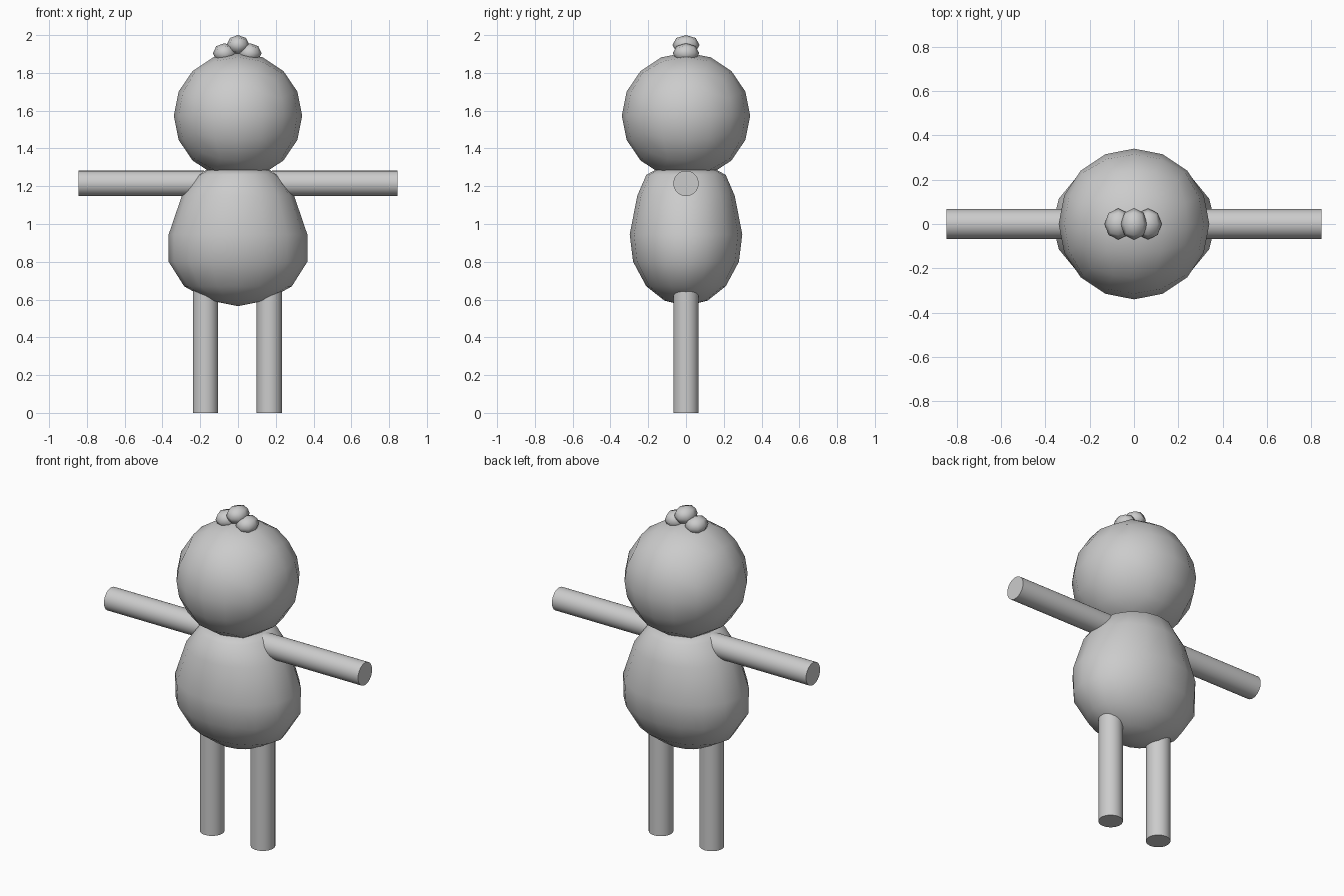
import bpy, bmesh, math
from mathutils import Vector

if "Cube" in bpy.data.objects:
    bpy.data.objects.remove(bpy.data.objects["Cube"])


def finish(bm, name, by_angle=False):
    bmesh.ops.recalc_face_normals(bm, faces=bm.faces)
    mesh = bpy.data.meshes.new(name)
    bm.to_mesh(mesh)
    bm.free()
    ob = bpy.data.objects.new(name, mesh)
    bpy.context.collection.objects.link(ob)
    bpy.ops.object.select_all(action='DESELECT')
    ob.select_set(True)
    bpy.context.view_layer.objects.active = ob
    if by_angle:
        bpy.ops.object.shade_smooth_by_angle(angle=math.radians(40))
    else:
        bpy.ops.object.shade_smooth()
    return ob


def quad_ball(name, center, radii, cuts):
    """Rounded cube with evenly spaced angles."""
    bm = bmesh.new()
    bmesh.ops.create_cube(bm, size=2)
    bmesh.ops.subdivide_edges(bm, edges=bm.edges, cuts=cuts, use_grid_fill=True)
    for v in bm.verts:
        d = Vector([math.tan(c * math.pi / 4) for c in v.co]).normalized()
        v.co = Vector([c + r * k for c, r, k in zip(center, radii, d)])
    return finish(bm, name)


def loft(name, rings, sides=16):
    """Stack of elliptical rings (z, half width, half depth), closed at both ends."""
    bm = bmesh.new()
    loops = []
    for z, hx, hy in rings:
        loops.append([bm.verts.new((hx * math.cos(a), hy * math.sin(a), z))
                      for a in (2 * math.pi * i / sides for i in range(sides))])
    for low, high in zip(loops, loops[1:]):
        for i in range(sides):
            j = (i + 1) % sides
            bm.faces.new((low[i], low[j], high[j], high[i]))
    for loop, z in ((loops[0], 0.565), (loops[-1], rings[-1][0])):
        tip = bm.verts.new((0, 0, z))
        for i in range(sides):
            bm.faces.new((loop[i], loop[(i + 1) % sides], tip))
    return finish(bm, name)


def rod(name, start, end, radius):
    a, b = Vector(start), Vector(end)
    bm = bmesh.new()
    bmesh.ops.create_cone(bm, cap_ends=True, segments=32, radius1=radius,
                          radius2=radius, depth=(b - a).length)
    turn = (b - a).to_track_quat('Z', 'Y')
    for v in bm.verts:
        v.co = turn @ v.co + (a + b) / 2
    return finish(bm, name, True)


# Head
quad_ball("head", (0, 0, 1.573), (0.34, 0.34, 0.335), 3)

# Egg-shaped body
loft("body", [(0.595, 0.15, 0.115), (0.67, 0.285, 0.21), (0.80, 0.367, 0.28),
              (0.945, 0.367, 0.298), (1.15, 0.297, 0.258), (1.26, 0.215, 0.21),
              (1.285, 0.17, 0.165)])

# Arms and legs
for side, s in (("left", -1), ("right", 1)):
    rod(side + "_arm", (s * 0.18, 0, 1.215), (s * 0.845, 0, 1.215), 0.067)
    x = s * 0.169 - 0.003
    rod(side + "_leg", (x, 0, 0), (x, 0, 0.68), 0.067)

# Hair tufts
quad_ball("middle_tuft", (0, 0, 1.948), (0.06, 0.072, 0.052), 1)
for side, s in (("left", -1), ("right", 1)):
    quad_ball(side + "_tuft", (s * 0.067 - 0.004, 0, 1.905), (0.062, 0.07, 0.052), 1)
